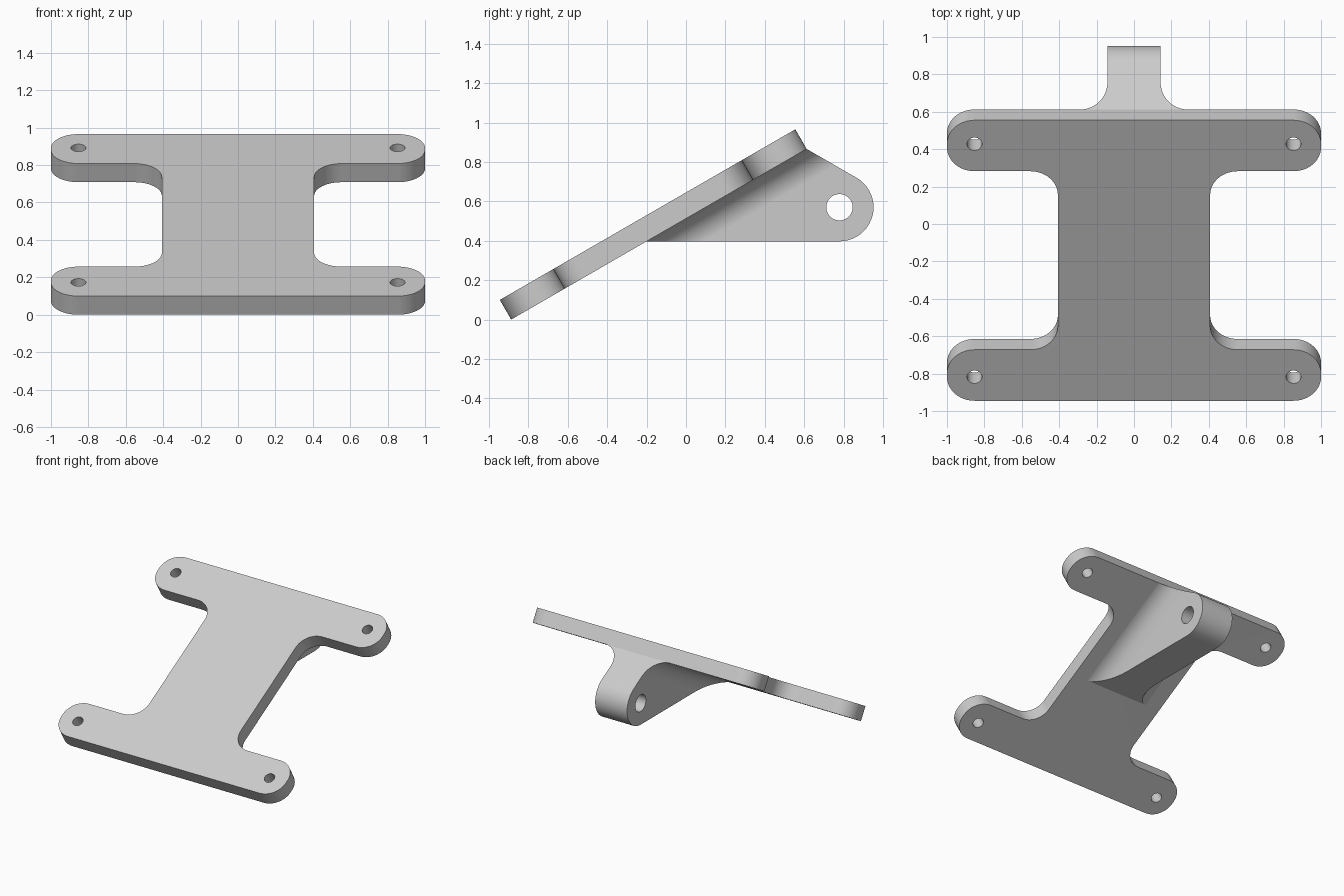
import bpy, bmesh, math
from mathutils import Matrix, Vector

if "Cube" in bpy.data.objects:
    bpy.data.objects.remove(bpy.data.objects["Cube"])

# Main dimensions
LENGTH, THICK, ARM, WAIST = 1.732, 0.115, 0.315, 0.407
ROUND, BOLT_R = 0.147, 0.04
LUG_HALF, LUG_R, LUG_Z, PIN_R = 0.142, 0.173, 0.57, 0.067

# Plate frame: x across, y up the slope, z out of the top face
tilt = Matrix.Translation((0, -0.8875, 0)) @ Matrix.Rotation(math.radians(30), 4, 'X')
# Side frame: profile drawn in world y and z, extruded along x
side = Matrix(((0, 0, 1, 0), (1, 0, 0, 0), (0, 1, 0, 0), (0, 0, 0, 1)))
# Section frame: profile across the plate, extruded along the slope
section = tilt @ Matrix.Rotation(math.radians(90), 4, 'X')

grey = bpy.data.materials.new("light_grey")
grey.use_nodes = True
grey.diffuse_color = (0.6, 0.6, 0.6, 1)
grey.node_tree.nodes["Principled BSDF"].inputs["Base Color"].default_value = (0.6, 0.6, 0.6, 1)


def rounded(corners):
    """Outline with each (x, y, radius) corner replaced by an arc."""
    out = []
    for i, (x, y, r) in enumerate(corners):
        p = Vector((x, y))
        if not r:
            out.append(p)
            continue
        a = (Vector(corners[i - 1][:2]) - p).normalized()
        b = (Vector(corners[(i + 1) % len(corners)][:2]) - p).normalized()
        half = a.angle(b) / 2
        centre = p + (a + b).normalized() * r / math.sin(half)
        start = p + a * r / math.tan(half) - centre
        turn = math.pi - 2 * half
        if a.x * b.y - a.y * b.x > 0:
            turn = -turn
        steps = max(2, round(abs(turn) / math.radians(7.5)))
        for k in range(steps + 1):
            t = turn * k / steps
            c, s = math.cos(t), math.sin(t)
            out.append(centre + Vector((c * start.x - s * start.y, s * start.x + c * start.y)))
    return out


def circle(x, y, r, n=48):
    return [Vector((x + r * math.cos(math.tau * k / n), y + r * math.sin(math.tau * k / n)))
            for k in range(n)]


def prism(name, outline, low, high, frame):
    bm = bmesh.new()
    face = bm.faces.new([bm.verts.new((p.x, p.y, low)) for p in outline])
    top = bmesh.ops.extrude_face_region(bm, geom=[face])["geom"]
    bmesh.ops.translate(bm, vec=(0, 0, high - low),
                        verts=[v for v in top if isinstance(v, bmesh.types.BMVert)])
    bmesh.ops.recalc_face_normals(bm, faces=bm.faces)
    bm.transform(frame)
    mesh = bpy.data.meshes.new(name)
    bm.to_mesh(mesh)
    bm.free()
    mesh.materials.append(grey)
    obj = bpy.data.objects.new(name, mesh)
    bpy.context.collection.objects.link(obj)
    return obj


def combine(obj, other, operation):
    mod = obj.modifiers.new("join", 'BOOLEAN')
    mod.operation, mod.solver, mod.object = operation, 'EXACT', other
    bpy.context.view_layer.objects.active = obj
    bpy.ops.object.modifier_apply(modifier=mod.name)
    bpy.data.objects.remove(other)


# Sloping H-shaped plate
right_half = [(1, 0, ROUND), (1, ARM, ROUND), (WAIST, ARM, ROUND),
              (WAIST, LENGTH - ARM, ROUND), (1, LENGTH - ARM, ROUND), (1, LENGTH, ROUND)]
left_half = [(-x, y, r) for x, y, r in reversed(right_half)]
bracket = prism("mounting_bracket", rounded(right_half + left_half), 0, THICK, tilt)

# Bolt holes in the four arms
for x in (-1, 1):
    for y in (ROUND, LENGTH - ROUND):
        hole = prism("bolt_hole", circle(x * (1 - ROUND), y, BOLT_R, 32), -0.1, THICK + 0.1, tilt)
        combine(bracket, hole, 'DIFFERENCE')

# Lug side profile, its root buried inside the plate
rear = tilt @ Vector((0, LENGTH, 0))
root = tilt @ Vector((0, LENGTH - 0.08, 0.05))
base_z = LUG_Z - LUG_R
tip_y = rear.y + (rear.z - base_z) / math.tan(math.radians(30))
pin_y = tip_y - LUG_R / math.tan(math.radians(15))
profile = [(-0.28, base_z, 0), (tip_y, base_z, LUG_R), (rear.y, rear.z, 0), (root.y, root.z, 0)]
lug = prism("lug", rounded(profile), -0.4, 0.4, side)

# Trim the lug to its width, flaring where it meets the plate
flare = LUG_HALF + ROUND
half = [(LUG_HALF, -1, 0), (LUG_HALF, 0.0005, ROUND), (flare + 0.001, 0.0005, 0), (flare, 0.08, 0)]
mirrored = [(-x, y, r) for x, y, r in reversed(half)]
combine(lug, prism("lug_section", rounded(half + mirrored), -3, 0, section), 'INTERSECT')

# Pin hole through the lug
combine(lug, prism("pin_hole", circle(pin_y, LUG_Z, PIN_R), -0.5, 0.5, side), 'DIFFERENCE')
combine(bracket, lug, 'UNION')

# Smooth the curved walls and keep the flat faces crisp
bpy.ops.object.select_all(action='DESELECT')
bracket.select_set(True)
bpy.context.view_layer.objects.active = bracket
bpy.ops.object.shade_smooth_by_angle(angle=math.radians(25))
weighted = bracket.modifiers.new("even_shading", 'WEIGHTED_NORMAL')
weighted.keep_sharp = True
